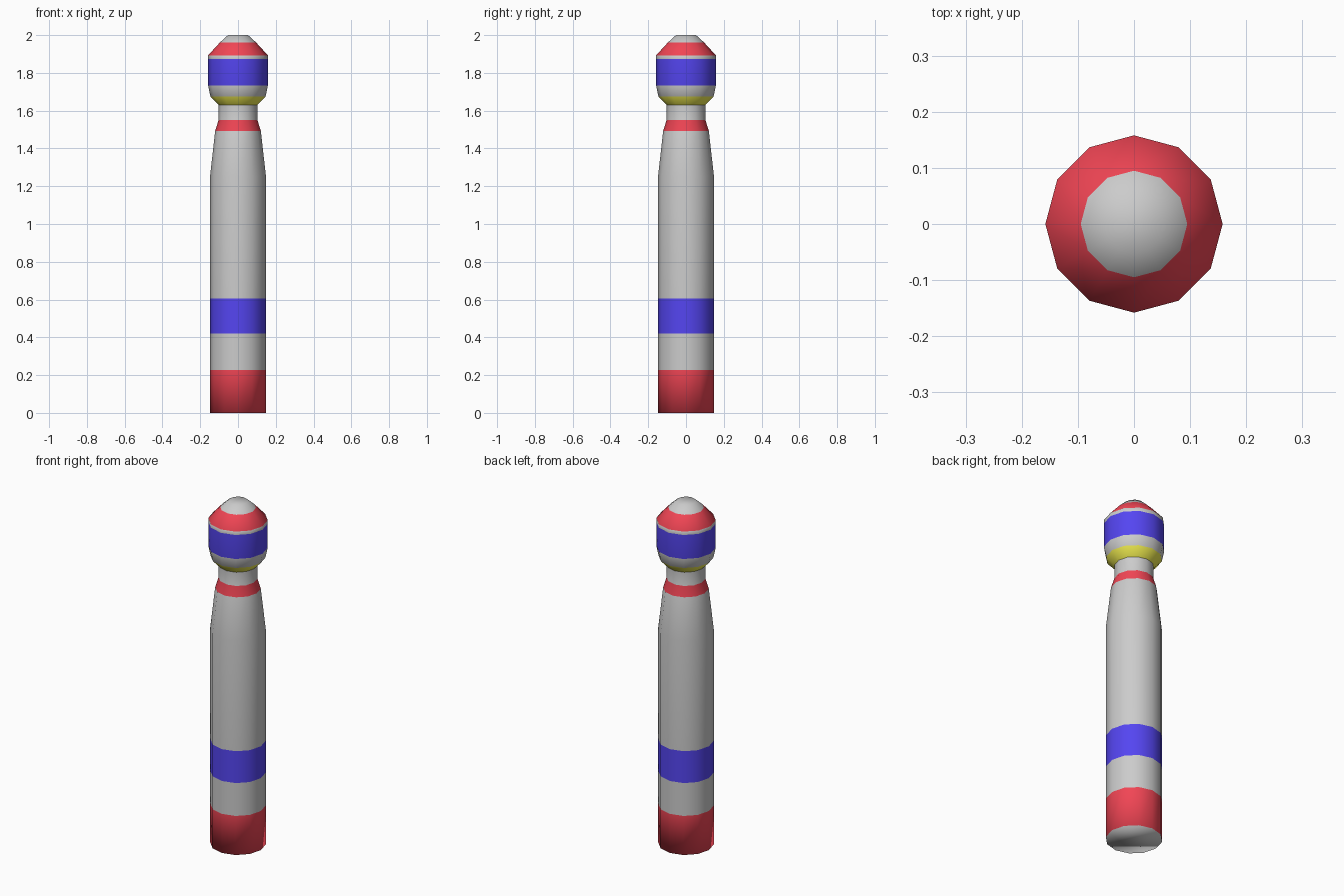
import bpy, bmesh, math

if "Cube" in bpy.data.objects:
    bpy.data.objects.remove(bpy.data.objects["Cube"])

SIDES = 12


def material(name, rgb):
    m = bpy.data.materials.new(name)
    m.diffuse_color = (*rgb, 1)
    m.use_nodes = True
    m.node_tree.nodes["Principled BSDF"].inputs["Base Color"].default_value = m.diffuse_color
    return m


MATS = {
    "grey": material("grey", (0.8, 0.8, 0.8)),
    "red": material("red", (0.88, 0.06, 0.09)),
    "blue": material("blue", (0.09, 0.06, 0.88)),
    "yellow": material("yellow", (0.86, 0.83, 0.08)),
}
SLOTS = list(MATS)


def lathe(name, profile, cap_bottom=False, cap_top=False):
    """Spin (radius, z, colour of the band above) rings into a banded column."""
    bm = bmesh.new()
    rings = []
    for r, z, _ in profile:
        angles = [2 * math.pi * i / SIDES for i in range(SIDES)]
        rings.append([bm.verts.new((r * math.cos(a), r * math.sin(a), z)) for a in angles])
    for low, high, (_, _, colour) in zip(rings, rings[1:], profile):
        for i in range(SIDES):
            j = (i + 1) % SIDES
            face = bm.faces.new((low[i], low[j], high[j], high[i]))
            face.material_index = SLOTS.index(colour)
    if cap_bottom:
        bm.faces.new(rings[0][::-1])
    if cap_top:
        bm.faces.new(rings[-1])
    for face in bm.faces:
        face.smooth = True
    mesh = bpy.data.meshes.new(name)
    bm.to_mesh(mesh)
    bm.free()
    for m in MATS.values():
        mesh.materials.append(m)
    obj = bpy.data.objects.new(name, mesh)
    bpy.context.collection.objects.link(obj)
    return obj


# Shaft with painted bands, tapering to the neck
lathe("post_shaft", [
    (0.148, 0.0, "red"),
    (0.148, 0.228, "grey"),
    (0.148, 0.42, "blue"),
    (0.148, 0.606, "grey"),
    (0.148, 1.252, "grey"),
    (0.121, 1.492, "red"),
    (0.103, 1.55, "grey"),
    (0.103, 1.63, "grey"),
], cap_bottom=True)

# Head with yellow collar, blue band and domed tip
lathe("post_head", [
    (0.103, 1.63, "yellow"),
    (0.146, 1.675, "grey"),
    (0.158, 1.733, "blue"),
    (0.158, 1.873, "grey"),
    (0.158, 1.893, "red"),
    (0.095, 1.962, "grey"),
    (0.053, 2.0, "grey"),
], cap_top=True)
